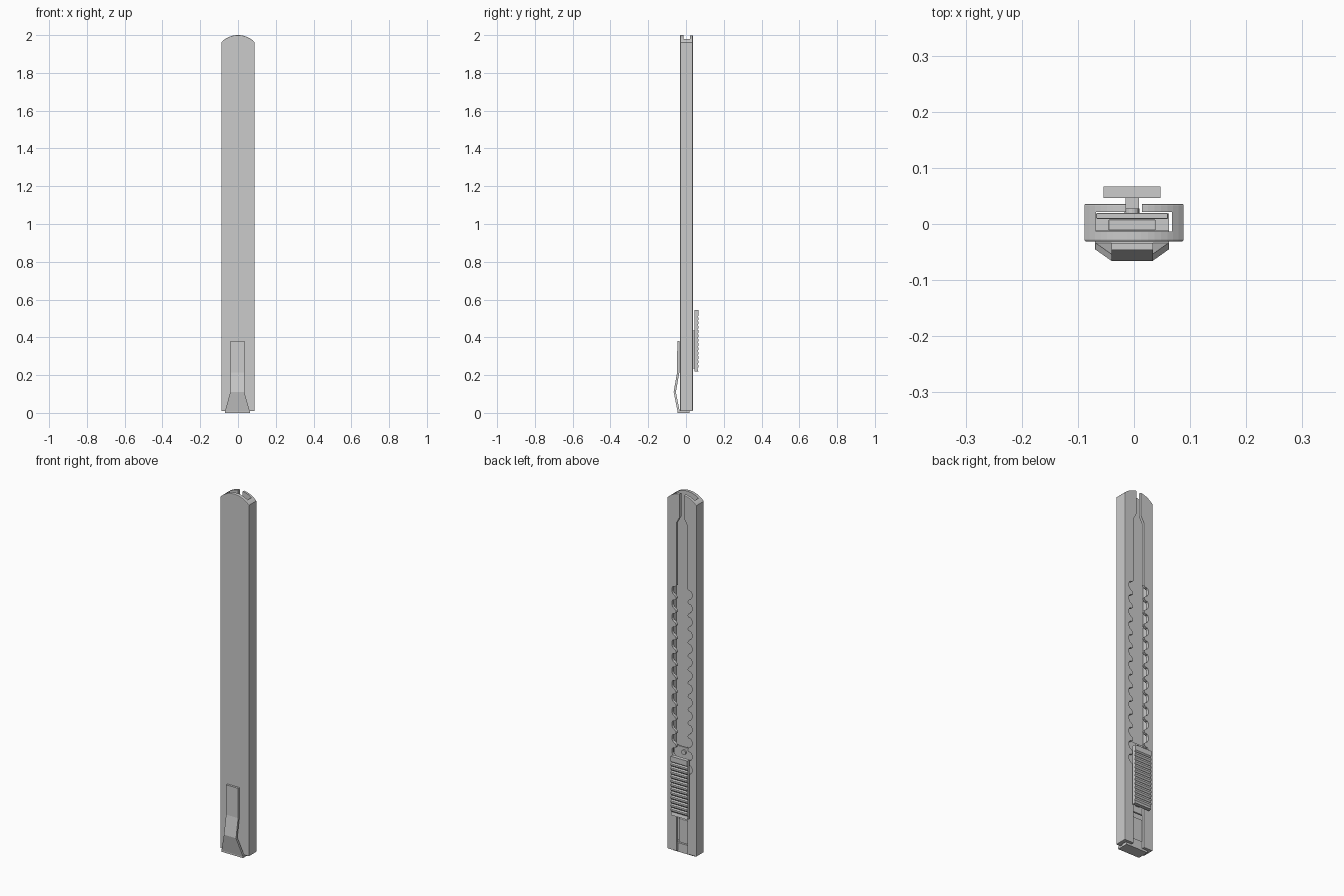
import bpy, bmesh, math

if "Cube" in bpy.data.objects:
    bpy.data.objects.remove(bpy.data.objects["Cube"])

CX = -0.0035  # moving parts sit slightly off centre


def make(name, verts, faces, bevel=0.0):
    me = bpy.data.meshes.new(name)
    bm = bmesh.new()
    vs = [bm.verts.new(v) for v in verts]
    for f in faces:
        bm.faces.new([vs[i] for i in f])
    bmesh.ops.recalc_face_normals(bm, faces=bm.faces)
    bm.to_mesh(me)
    bm.free()
    ob = bpy.data.objects.new(name, me)
    bpy.context.scene.collection.objects.link(ob)
    if bevel:
        m = ob.modifiers.new("bevel", 'BEVEL')
        m.width, m.segments, m.limit_method = bevel, 2, 'ANGLE'
        m.angle_limit = math.radians(50)
    return ob


def loft(name, rings, bevel=0.0):
    n = len(rings[0])
    verts = [v for r in rings for v in r]
    faces = [list(range(n)), list(range(len(verts) - n, len(verts)))]
    for k in range(len(rings) - 1):
        for i in range(n):
            j = (i + 1) % n
            faces.append([k * n + i, k * n + j, (k + 1) * n + j, (k + 1) * n + i])
    return make(name, verts, faces, bevel)


def prism_y(name, pts, y0, y1, bevel=0.0):
    return loft(name, [[(x, y, z) for x, z in pts] for y in (y0, y1)], bevel)


def prism_x(name, pts, x0, x1, bevel=0.0):
    return loft(name, [[(x, y, z) for y, z in pts] for x in (x0, x1)], bevel)


def box(name, x0, x1, y0, y1, z0, z1, bevel=0.0):
    return prism_y(name, [(x0, z0), (x1, z0), (x1, z1), (x0, z1)], y0, y1, bevel)


def cut(ob, cutter):
    m = ob.modifiers.new("cut", 'BOOLEAN')
    m.operation, m.solver, m.object = 'DIFFERENCE', 'EXACT', cutter
    cutter.hide_render = True
    cutter.hide_set(True)


# Sleeve with arched top
R = 0.121
a = math.asin(0.0885 / R)
outline = [(-0.0885, 0.01), (0.0885, 0.01)]
outline += [(R * math.sin(a - 2 * a * i / 16), 2 - R + R * math.cos(a - 2 * a * i / 16))
            for i in range(17)]
sleeve = prism_y("sleeve", outline, -0.031, 0.036, 0.003)

# Inner channel, open at both ends
cut(sleeve, box("channel_cutter", -0.068, 0.068, -0.013, 0.021, -0.1, 2.1))

# Slot in the back: plain, then toothed, then plain, then narrow
tooth = [(0, .035), (.12, .038), (.22, .045), (.3, .055), (.45, .061),
         (.72, .061), (.85, .056), (.88, .045), (.94, .037)]
pitch, count, start = 0.0747, 14, 0.44
half = [(0.033, -0.1)]
for k in range(count):
    half += [(x, start + (k + t) * pitch) for t, x in tooth]
half += [(0.033, start + count * pitch), (0.033, 1.835), (0.014, 1.87), (0.014, 2.1)]
slot = half + [(-x, z) for x, z in reversed(half)]
cut(sleeve, prism_y("slot_cutter", slot, 0.01, 0.06))

# Ribbed thumb grip
ribs, z0, z1 = 12, 0.235, 0.51
step = (z1 - z0) / ribs
prof = [(0.046, 0.218), (0.066, 0.218)]
for k in range(ribs):
    z = z0 + k * step
    prof += [(0.061, z), (0.067, z + step * 0.35), (0.067, z + step * 0.75)]
prof += [(0.061, z1), (0.067, z1 + 0.006), (0.067, 0.545), (0.046, 0.545)]
prism_x("thumb_grip", prof, CX - 0.051, CX + 0.051)

# Stem, sliding plate and detent pin
box("slider_stem", CX - 0.012, CX + 0.012, 0.018, 0.048, 0.235, 0.435)
box("slider_plate", CX - 0.064, CX + 0.064, 0.009, 0.0195, 0.2, 0.59, 0.002)
ring = [(CX + 0.013 * math.cos(math.tau * i / 16), 0.565 + 0.013 * math.sin(math.tau * i / 16))
        for i in range(16)]
prism_y("detent_pin", ring, 0.015, 0.028)

# End cap with plug and pocket clip
box("end_cap", CX - 0.066, CX + 0.066, -0.045, 0.019, 0.0, 0.012)
box("cap_base", CX - 0.066, CX + 0.066, -0.012, 0.019, 0.005, 0.05)
box("cap_plug", CX - 0.042, CX + 0.042, -0.0115, 0.008, 0.04, 0.18, 0.002)
rows = [(0.008, -0.045, 0.066), (0.11, -0.0655, 0.037), (0.215, -0.047, 0.037), (0.38, -0.046, 0.037)]
loft("pocket_clip", [[(CX - w, y, z), (CX + w, y, z), (CX + w, y + 0.012, z), (CX - w, y + 0.012, z)]
                     for z, y, w in rows])
